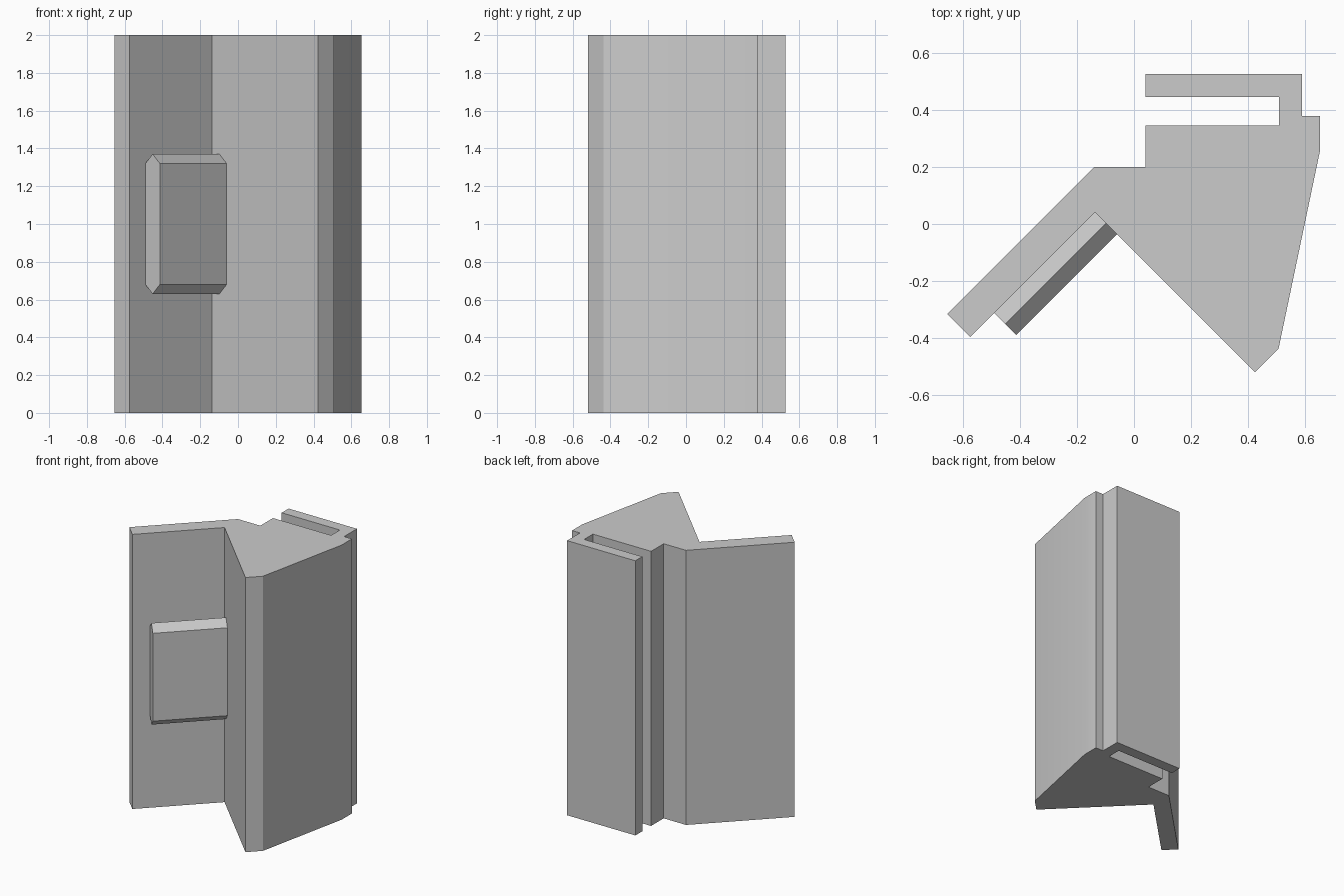
import bpy, bmesh, math
from mathutils import Vector

cube = bpy.data.objects.get("Cube")
if cube:
    bpy.data.objects.remove(cube, do_unlink=True)

grey = bpy.data.materials.new("plain_grey")
grey.use_nodes = True
COLOUR = (0.6, 0.6, 0.6, 1)
grey.diffuse_color = COLOUR
grey.node_tree.nodes["Principled BSDF"].inputs["Base Color"].default_value = COLOUR


def prism(name, outline, direction):
    """Sweep a closed outline along a straight direction."""
    bm = bmesh.new()
    face = bm.faces.new([bm.verts.new(p) for p in outline])
    swept = bmesh.ops.extrude_face_region(bm, geom=[face], use_keep_orig=True)["geom"]
    bmesh.ops.translate(bm, vec=direction,
                        verts=[v for v in swept if isinstance(v, bmesh.types.BMVert)])
    bmesh.ops.recalc_face_normals(bm, faces=bm.faces)
    mesh = bpy.data.meshes.new(name)
    bm.to_mesh(mesh)
    bm.free()
    obj = bpy.data.objects.new(name, mesh)
    bpy.context.collection.objects.link(obj)
    mesh.materials.append(grey)
    bpy.ops.object.select_all(action='DESELECT')
    obj.select_set(True)
    bpy.context.view_layer.objects.active = obj
    bpy.ops.object.shade_smooth_by_angle(angle=math.radians(30))
    return obj


# Main extrusion: diagonal arm, wedge body and slotted rear lip
profile = [(-.655, -.315), (-.574, -.396), (-.137, .041), (.424, -.52),
           (.507, -.437), (.653, .26), (.653, .378), (.59, .378),
           (.59, .526), (.04, .526), (.04, .446), (.509, .446),
           (.509, .345), (.04, .345), (.04, .2), (-.14, .2)]
prism("extruded_body", [(x, y, 0) for x, y in profile], Vector((0, 0, 2)))

# Raised pad on the arm: six-sided section running out from the inner corner
corner = Vector((-.137, .041, 1))
along_arm = Vector((-1, -1, 0)).normalized()
outward = Vector((1, -1, 0)).normalized()
depth, half, peak = .109, .32, .37
section = [(0, -half), (depth / 2, -peak), (depth, -half),
           (depth, half), (depth / 2, peak), (0, half)]
prism("arm_pad", [corner + outward * d + Vector((0, 0, z)) for d, z in section],
      along_arm * .5)
